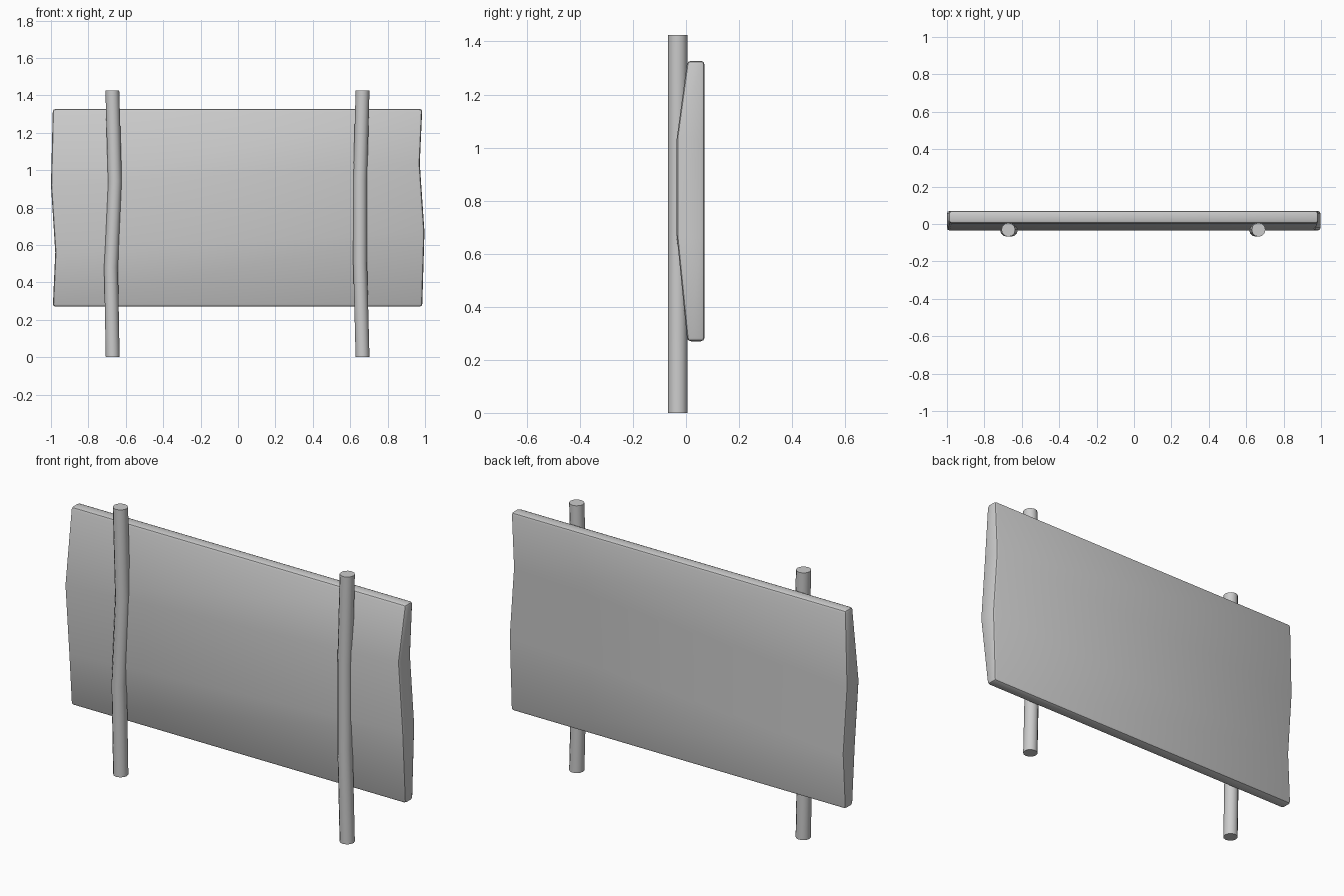
import bpy
import bmesh
import math
from mathutils import Vector

cube = bpy.data.objects.get("Cube")
if cube:
    bpy.data.objects.remove(cube, do_unlink=True)

grey = bpy.data.materials.new("plain grey")
grey.use_nodes = True
colour = (0.6, 0.6, 0.6, 1)
grey.diffuse_color = colour
grey.node_tree.nodes["Principled BSDF"].inputs["Base Color"].default_value = colour


def finish(name, bm, bevel=0.0):
    """Turn a bmesh into a smooth-shaded object with an optional chamfer."""
    bmesh.ops.recalc_face_normals(bm, faces=bm.faces[:])
    mesh = bpy.data.meshes.new(name)
    bm.to_mesh(mesh)
    bm.free()
    obj = bpy.data.objects.new(name, mesh)
    bpy.context.collection.objects.link(obj)
    mesh.materials.append(grey)
    bpy.ops.object.select_all(action="DESELECT")
    obj.select_set(True)
    bpy.context.view_layer.objects.active = obj
    if bevel:
        mod = obj.modifiers.new("chamfer", "BEVEL")
        mod.width = bevel
        mod.segments = 2
        mod.limit_method = "ANGLE"
        mod.angle_limit = math.radians(40)
        bpy.ops.object.modifier_apply(modifier=mod.name)
    bpy.ops.object.shade_smooth_by_angle(angle=math.radians(40))
    return obj


def loft(name, rings, bevel=0.0):
    """Skin a stack of rings and cap both ends."""
    bm = bmesh.new()
    loops = [[bm.verts.new(p) for p in ring] for ring in rings]
    n = len(loops[0])
    for low, high in zip(loops, loops[1:]):
        for i in range(n):
            j = (i + 1) % n
            bm.faces.new((low[i], low[j], high[j], high[i]))
    bm.faces.new(loops[0])
    bm.faces.new(loops[-1])
    return finish(name, bm, bevel)


# Board: flat back, bulging front and crooked ends
back = 0.07
left_end = [(0.985, 0.27), (0.997, 0.67), (0.972, 1.035), (0.985, 1.327)]
right_end = [(-0.99, 0.27), (-0.977, 0.56), (-1.0, 0.92), (-0.99, 1.327)]
front = [0.005, -0.035, -0.035, 0.005]
loft("board", [
    [(rx, y, rz), (lx, y, lz), (lx, back, lz), (rx, back, rz)]
    for (lx, lz), (rx, rz), y in zip(left_end, right_end, front)
], bevel=0.014)


# Posts: slightly bent round poles
def post(name, path, radius=0.037, sides=12):
    rings = []
    for x, z in path:
        centre = Vector((x, -0.031, z))
        rings.append([
            centre + radius * Vector((math.cos(a), math.sin(a), 0))
            for a in (math.tau * i / sides for i in range(sides))
        ])
    loft(name, rings)


post("right_post", [(-0.67, 0), (-0.679, 0.48), (-0.658, 0.94), (-0.672, 1.425)])
post("left_post", [(0.666, 0), (0.653, 0.5), (0.653, 0.94), (0.666, 1.425)])
